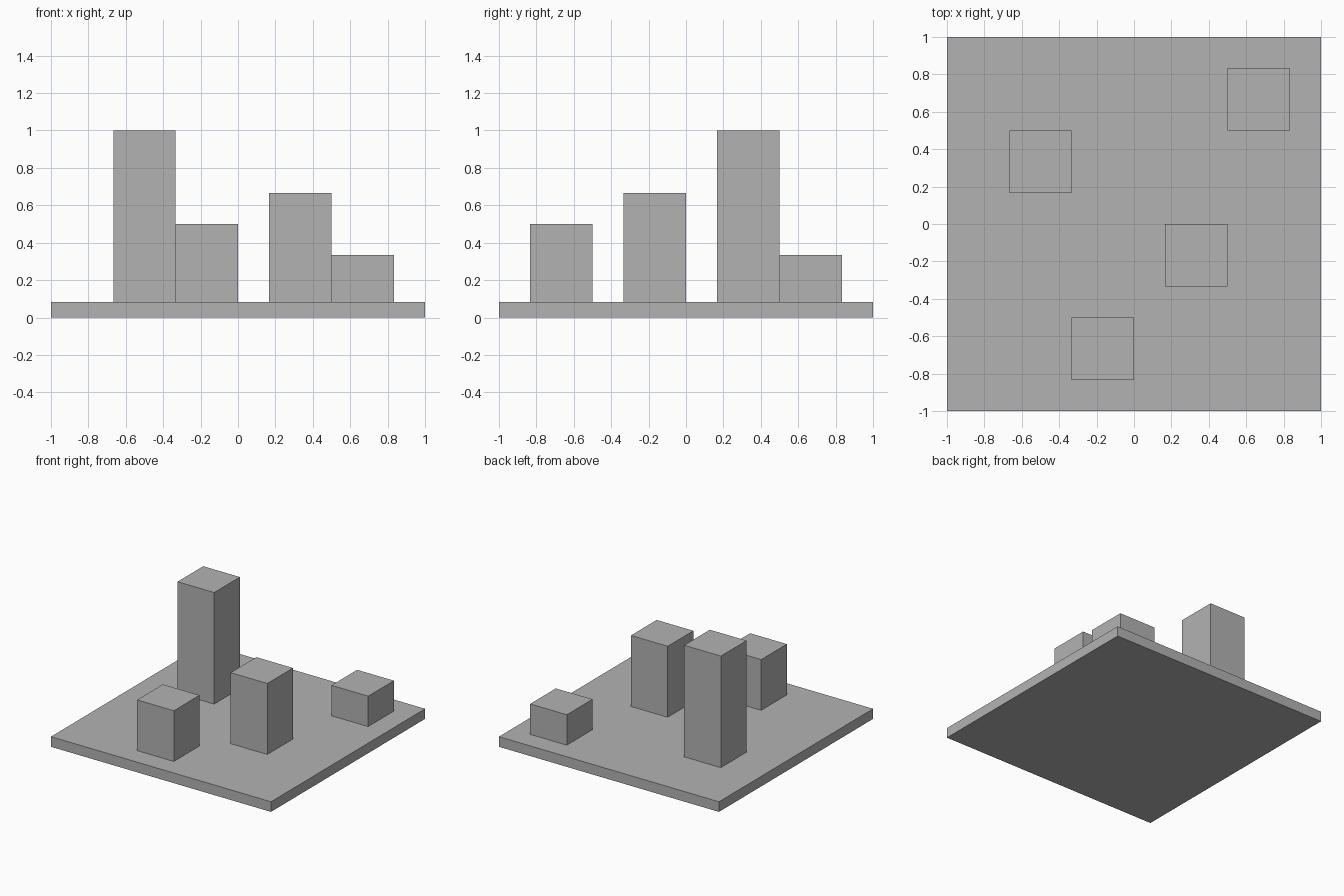
import bpy
import bmesh
from mathutils import Matrix, Vector

if "Cube" in bpy.data.objects:
    bpy.data.objects.remove(bpy.data.objects["Cube"])

U = 1 / 12  # one model unit: the plate is 24 x 24 x 1

grey = bpy.data.materials.new("plain grey")
grey.diffuse_color = (0.45, 0.45, 0.45, 1)
grey.use_nodes = True
grey.node_tree.nodes["Principled BSDF"].inputs["Base Color"].default_value = grey.diffuse_color


def box(name, x, y, z, w, d, h):
    """Box centred on x, y with its underside at z, in model units."""
    bm = bmesh.new()
    bmesh.ops.create_cube(bm, size=1, matrix=Matrix.Diagonal((w * U, d * U, h * U, 1)))
    bmesh.ops.translate(bm, verts=bm.verts, vec=Vector((0, 0, h * U / 2)))
    mesh = bpy.data.meshes.new(name)
    bm.to_mesh(mesh)
    bm.free()
    mesh.materials.append(grey)
    obj = bpy.data.objects.new(name, mesh)
    obj.location = (x * U, y * U, z * U)
    bpy.context.collection.objects.link(obj)
    return obj


# Square base plate
box("base_plate", 0, 0, 0, 24, 24, 1)

# Four square pillars standing on the plate: centre x, centre y, top height
pillars = {
    "tallest_pillar": (-6, 4, 12),
    "tall_pillar": (4, -2, 8),
    "short_pillar": (-2, -8, 6),
    "shortest_pillar": (8, 8, 4),
}
for name, (x, y, top) in pillars.items():
    box(name, x, y, 1, 4, 4, top - 1)
